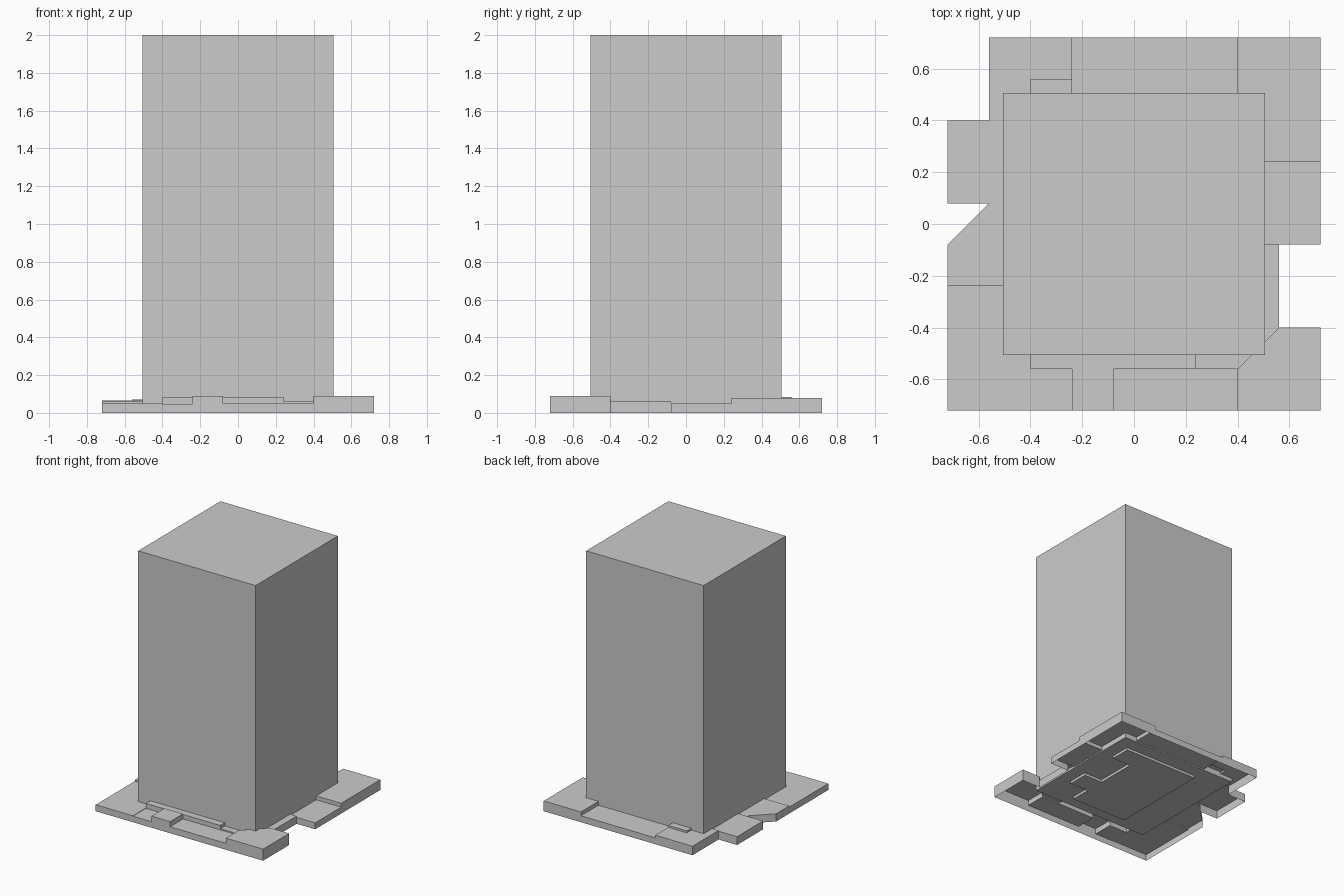
import bpy, bmesh

if "Cube" in bpy.data.objects:
    bpy.data.objects.remove(bpy.data.objects["Cube"])

STEP, HALF = 0.16, 0.72
LEVEL = {'2': .02, '4': .047, '5': .05, '6': .06, 's': .065,
         '7': .07, '8': .08, 'b': .085, '9': .09}
# Terrace heights, back row first ('.' is empty, '/' is split on its diagonal)
PLAN = [".77555588",
        ".7b555588",
        "ssb222288",
        "ssb222555",
        "/6b222555",
        "66b22226.",
        "55b22266.",
        "55bbbb6/9",
        "554955599"]
# Diagonal cells: (column, row) -> lower-right and upper-left levels
SPLIT = {(0, 4): ('6', None), (7, 1): ('9', '6')}


def finish(bm, name):
    mesh = bpy.data.meshes.new(name)
    bm.to_mesh(mesh)
    bm.free()
    obj = bpy.data.objects.new(name, mesh)
    bpy.context.collection.objects.link(obj)
    return obj


def terrace_cells():
    for r, row in enumerate(reversed(PLAN)):
        for c, key in enumerate(row):
            a, b, d, e = (c, r), (c + 1, r), (c + 1, r + 1), (c, r + 1)
            if key == '/':
                low, up = SPLIT[(c, r)]
                if low:
                    yield (a, b, d), LEVEL[low]
                if up:
                    yield (a, d, e), LEVEL[up]
            elif key != '.':
                yield (a, b, d, e), LEVEL[key]


# Stepped base: open underneath, flat tops joined by upright risers
bm = bmesh.new()
edges = {}


def point(p, z):
    return bm.verts.new((p[0] * STEP - HALF, p[1] * STEP - HALF, z))


for poly, z in terrace_cells():
    bm.faces.new([point(p, z) for p in poly])
    for p, q in zip(poly, poly[1:] + poly[:1]):
        edges.setdefault(tuple(sorted((p, q))), []).append((z, p, q))

for sides in edges.values():
    top, p, q = max(sides)
    bottom = min(sides)[0] if len(sides) == 2 else 0
    if top - bottom > 1e-5:
        bm.faces.new([point(p, bottom), point(q, bottom),
                      point(q, top), point(p, top)])

bmesh.ops.remove_doubles(bm, verts=bm.verts, dist=1e-4)
bmesh.ops.dissolve_limit(bm, angle_limit=0.01, verts=bm.verts, edges=bm.edges)
finish(bm, "stepped_base")

# Tower block standing in the base
bm = bmesh.new()
bmesh.ops.create_cube(bm, size=1)
for v in bm.verts:
    v.co.x *= 1.01
    v.co.y *= 1.01
    v.co.z = 2.0 if v.co.z > 0 else 0.04
finish(bm, "tower")
